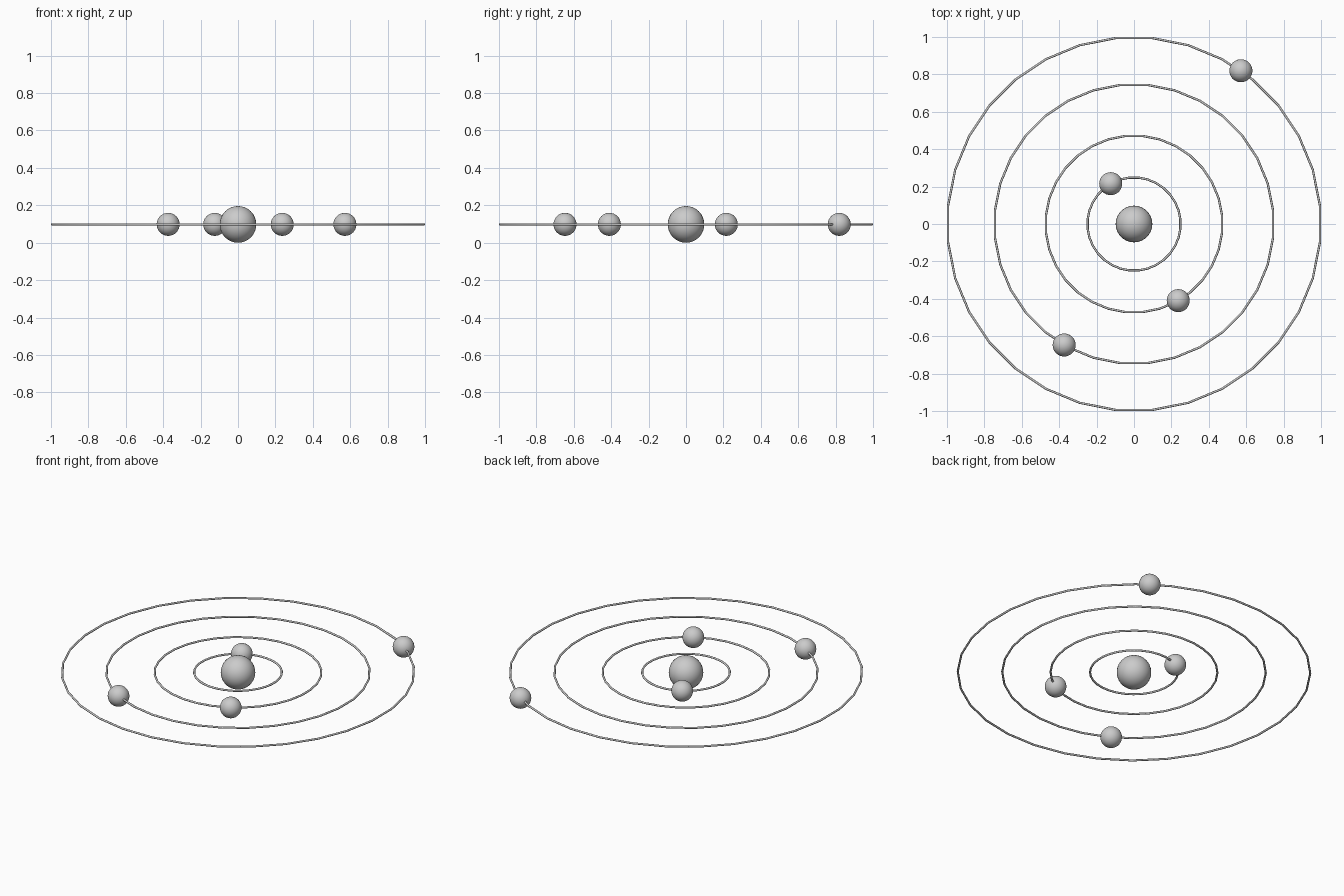
import bpy
from math import cos, sin, pi, radians

if "Cube" in bpy.data.objects:
    bpy.data.objects.remove(bpy.data.objects["Cube"])

Z = 0.098          # height of the orbital plane
SIDES = 32         # sides of each orbit ring


def ball(name, radius, x, y):
    bpy.ops.mesh.primitive_uv_sphere_add(segments=32, ring_count=16,
                                         radius=radius, location=(x, y, Z))
    ob = bpy.context.object
    ob.name = name
    bpy.ops.object.shade_smooth()


def ring(name, radius, tube):
    # thin tube swept round a polygon, flats facing the axes
    verts, faces, n = [], [], 8
    for i in range(SIDES):
        a = 2 * pi * (i + 0.5) / SIDES
        for j in range(n):
            b = 2 * pi * j / n
            r = radius + tube * cos(b)
            verts.append((r * cos(a), r * sin(a), Z + tube * sin(b)))
            i2, j2 = (i + 1) % SIDES, (j + 1) % n
            faces.append((i * n + j, i2 * n + j, i2 * n + j2, i * n + j2))
    me = bpy.data.meshes.new(name)
    me.from_pydata(verts, [], faces)
    ob = bpy.data.objects.new(name, me)
    bpy.context.collection.objects.link(ob)
    bpy.context.view_layer.objects.active = ob
    bpy.ops.object.select_all(action='DESELECT')
    ob.select_set(True)
    bpy.ops.object.shade_smooth_by_angle(angle=radians(50))


# central star
ball("star", 0.098, 0, 0)

# orbits, each carrying one planet: ring radius, planet angle
orbits = [(0.249, 120), (0.473, -60), (0.747, -120), (0.999, 55.1)]
for k, (r, deg) in enumerate(orbits, 1):
    ring(f"orbit_ring_{k}", r, 0.006)
    a = radians(deg)
    ball(f"planet_{k}", 0.0615, r * cos(a), r * sin(a))
